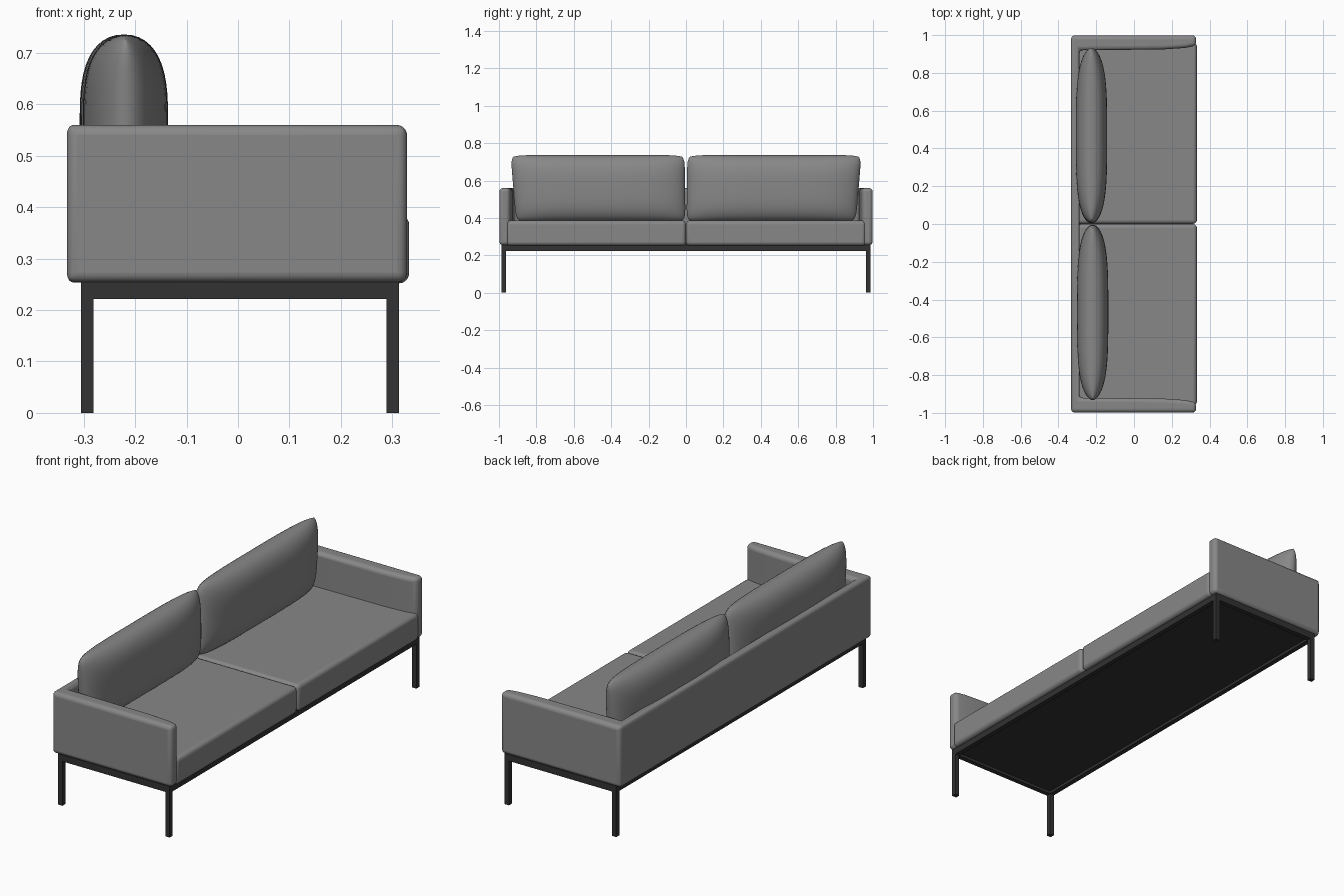
import bpy, bmesh, math

cube = bpy.data.objects.get("Cube")
if cube:
    bpy.data.objects.remove(cube, do_unlink=True)


def material(name, value):
    m = bpy.data.materials.new(name)
    m.use_nodes = True
    colour = (value, value, value, 1)
    m.diffuse_color = colour
    m.node_tree.nodes["Principled BSDF"].inputs["Base Color"].default_value = colour
    return m


fabric = material("grey fabric", 0.245)
metal = material("dark metal", 0.032)


def finish(name, bm, mat, smooth=True):
    bmesh.ops.recalc_face_normals(bm, faces=bm.faces)
    mesh = bpy.data.meshes.new(name)
    bm.to_mesh(mesh)
    bm.free()
    mesh.materials.append(mat)
    ob = bpy.data.objects.new(name, mesh)
    bpy.context.collection.objects.link(ob)
    if smooth:
        bpy.ops.object.select_all(action='DESELECT')
        ob.select_set(True)
        bpy.context.view_layer.objects.active = ob
        bpy.ops.object.shade_smooth_by_angle(angle=math.radians(50))
    return ob


def round_edges(ob, width, segments=5):
    b = ob.modifiers.new("rounding", 'BEVEL')
    b.width, b.segments = width, segments
    b.limit_method, b.angle_limit = 'ANGLE', math.radians(40)


def wall(name, inner, outer, z0, z1, mat, smooth=True):
    """Upright wall whose plan is a strip of quads between two paths."""
    bm = bmesh.new()
    a, b = [[bm.verts.new((x, y, z0)) for x, y in path] for path in (inner, outer)]
    strip = [bm.faces.new((a[i], a[i + 1], b[i + 1], b[i])) for i in range(len(a) - 1)]
    top = bmesh.ops.extrude_face_region(bm, geom=strip, use_keep_orig=True)["geom"]
    verts = [g for g in top if isinstance(g, bmesh.types.BMVert)]
    bmesh.ops.translate(bm, verts=verts, vec=(0, 0, z1 - z0))
    return finish(name, bm, mat, smooth)


def box(name, x0, x1, y0, y1, z0, z1, mat, smooth=False):
    return wall(name, [(x0, y0), (x1, y0)], [(x0, y1), (x1, y1)], z0, z1, mat, smooth)


def mirrored(path):
    return path + [(x, -y) for x, y in reversed(path)]


# Upholstered shell: back and two arms in one U shape, arms slimming at the front
inner = [(0.329, 0.944), (0.27, 0.932), (0.15, 0.924), (-0.289, 0.92)]
outer = [(0.329, 0.998), (0.27, 0.998), (0.15, 0.998), (-0.333, 0.998)]
shell = wall("back_and_arms", mirrored(inner), mirrored(outer), 0.254, 0.56, fabric)
round_edges(shell, 0.0195)


def pillow(name, side):
    """Back cushion: two bulging sheets meeting along a rounded outline."""
    bm = bmesh.new()
    n, m = 40, 26
    for face_dir in (-1, 1):
        rows = []
        for j in range(m + 1):
            v = -math.cos(math.pi * j / m)
            row = []
            for i in range(n + 1):
                u = -math.cos(math.pi * i / n)
                bulge = max(0, (1 - abs(u) ** 3.6) * (1 - abs(v) ** 3.2)) ** 0.48
                uu = u * (1 - 0.03 * abs(v) ** 10)
                vv = v * (1 - 0.05 * abs(u) ** 14)
                y = 0.464 + 0.459 * uu + 0.008 * v + 0.006 * u * v
                z = 0.558 + 0.178 * vv
                x = -0.222 - 0.003 * side + face_dir * 0.083 * bulge
                row.append(bm.verts.new((x, y * side, z)))
            rows.append(row)
        for a, b in zip(rows, rows[1:]):
            for i in range(n):
                bm.faces.new((a[i], a[i + 1], b[i + 1], b[i]))
    bmesh.ops.remove_doubles(bm, verts=bm.verts, dist=0.0001)
    return finish(name, bm, fabric)


for side, label in ((1, "left"), (-1, "right")):
    # Seat cushion and back cushion
    y0, y1 = sorted((0.001 * side, 0.96 * side))
    seat = box(label + "_seat_cushion", -0.3, 0.333, y0, y1, 0.252, 0.386, fabric, True)
    round_edges(seat, 0.02)
    pillow(label + "_back_cushion", side)

    # Legs and the end rail
    y0, y1 = sorted((0.963 * side, 0.987 * side))
    for place, x in (("back", -0.305), ("front", 0.289)):
        box(f"{label}_{place}_leg", x, x + 0.024, y0, y1, 0, 0.255, metal)
    box(label + "_end_rail", -0.281, 0.289, y0, y1, 0.222, 0.255, metal)

# Long rails and the base panel set between them
for place, x in (("back", -0.305), ("front", 0.289)):
    box(place + "_rail", x, x + 0.024, -0.963, 0.963, 0.222, 0.255, metal)
box("base_panel", -0.281, 0.289, -0.963, 0.963, 0.236, 0.255, metal)
